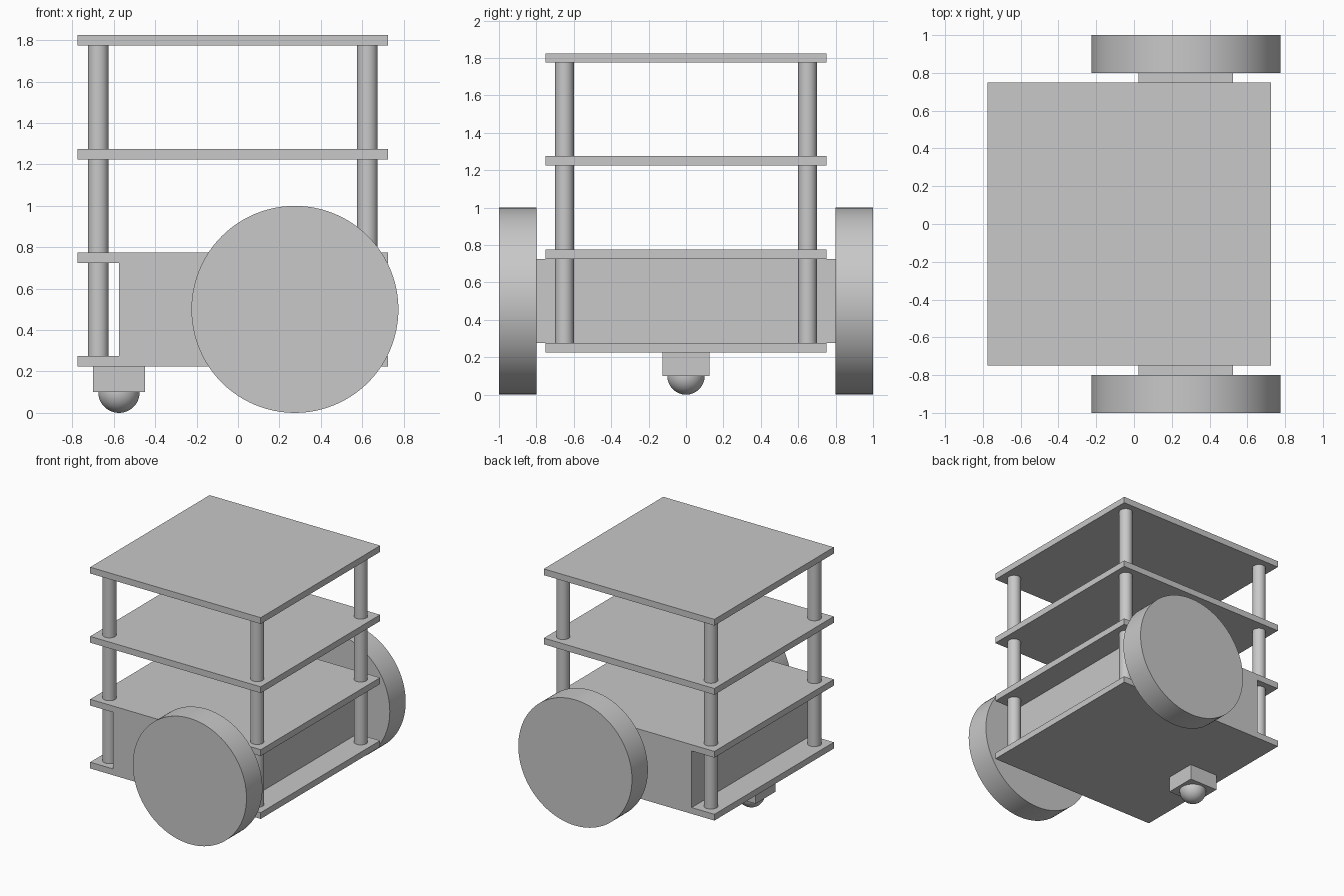
import bpy
import math

cube = bpy.data.objects.get("Cube")
if cube:
    bpy.data.objects.remove(cube, do_unlink=True)

# Single plain grey finish
grey = bpy.data.materials.new("light_grey")
grey.use_nodes = True
COLOR = (0.58, 0.58, 0.58, 1.0)
grey.diffuse_color = COLOR
grey.node_tree.nodes["Principled BSDF"].inputs["Base Color"].default_value = COLOR


def finish(name, smooth=False):
    obj = bpy.context.object
    obj.name = name
    obj.data.materials.clear()
    obj.data.materials.append(grey)
    if smooth:
        bpy.ops.object.shade_smooth_by_angle(angle=math.radians(35))
    return obj


def box(name, low, high):
    center = [(a + b) / 2 for a, b in zip(low, high)]
    bpy.ops.mesh.primitive_cube_add(size=1, location=center)
    bpy.context.object.scale = [b - a for a, b in zip(low, high)]
    bpy.ops.object.transform_apply(location=False, rotation=False, scale=True)
    return finish(name)


def cylinder(name, radius, depth, center, rotation=(0, 0, 0), sides=48):
    bpy.ops.mesh.primitive_cylinder_add(vertices=sides, radius=radius, depth=depth,
                                        location=center, rotation=rotation)
    return finish(name, smooth=True)


# Four stacked deck plates
DECKS = (0.225, 0.725, 1.225, 1.775)
THICK = 0.05
for i, z in enumerate(DECKS):
    box(f"deck_{i + 1}", (-0.775, -0.75, z), (0.725, 0.75, z + THICK))

# Corner posts between neighbouring decks
for level, (low, high) in enumerate(zip(DECKS, DECKS[1:])):
    bottom = low + THICK
    for end, x in (("rear", -0.675), ("nose", 0.625)):
        for side, y in (("near", -0.65), ("far", 0.65)):
            cylinder(f"{end}_{side}_post_{level + 1}", 0.05, high - bottom,
                     (x, y, (bottom + high) / 2))

# Solid body between the two lowest decks
box("body_block", (-0.575, -0.75, 0.275), (0.525, 0.75, 0.725))

# Axle mounts and wheels on both sides
for side, s in (("near", -1), ("far", 1)):
    y0, y1 = sorted((s * 0.75, s * 0.8))
    box(f"{side}_axle_mount", (0.025, y0, 0.275), (0.525, y1, 0.725))
    cylinder(f"{side}_wheel", 0.5, 0.2, (0.275, s * 0.9, 0.5),
             rotation=(math.pi / 2, 0, 0), sides=96)

# Ball caster under the rear end
box("caster_housing", (-0.7, -0.125, 0.1), (-0.45, 0.125, 0.225))
bpy.ops.mesh.primitive_uv_sphere_add(segments=48, ring_count=24, radius=0.1,
                                     location=(-0.575, 0, 0.1))
finish("caster_ball", smooth=True)
